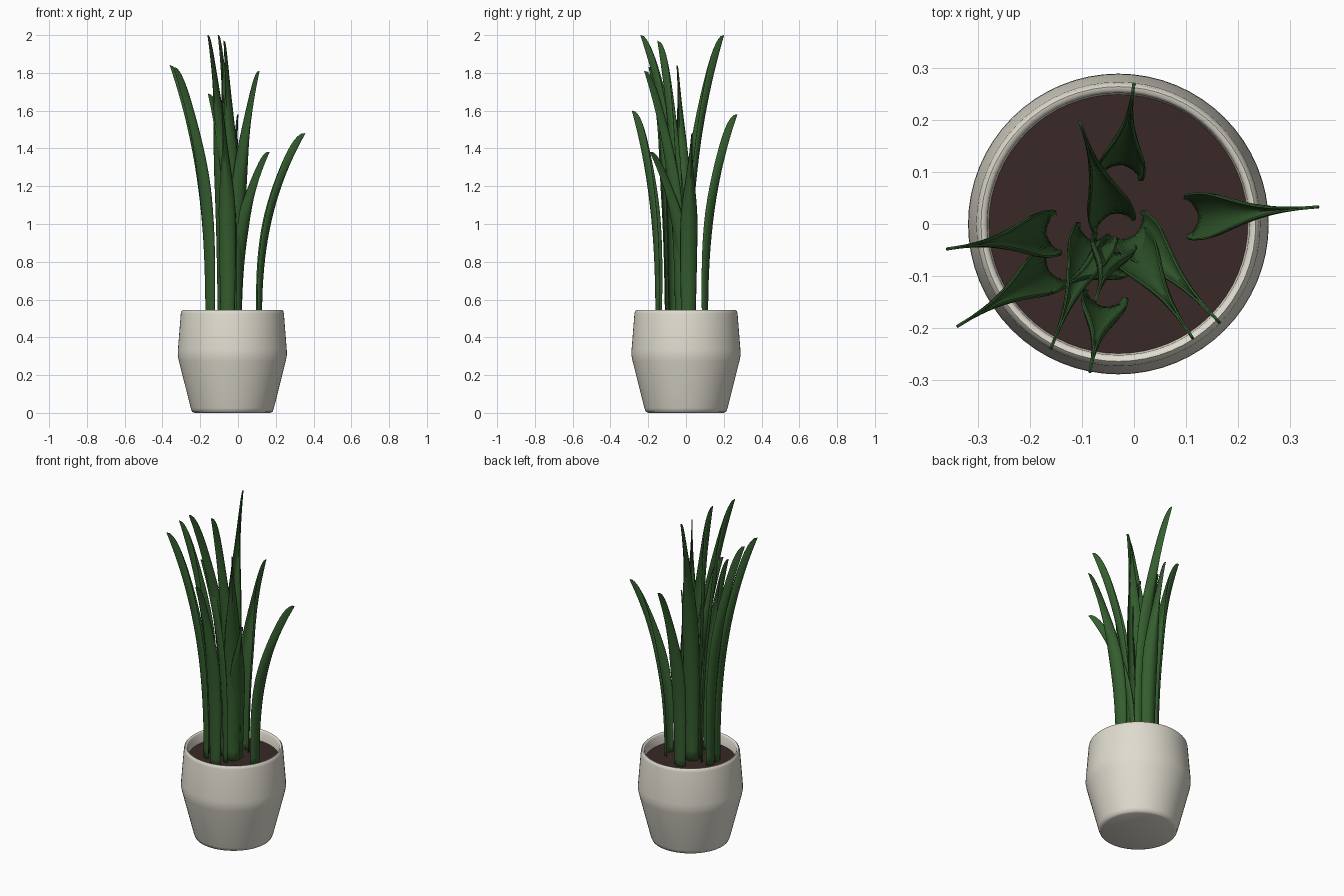
import bpy, bmesh, math
from mathutils import Vector

cube = bpy.data.objects.get("Cube")
if cube:
    bpy.data.objects.remove(cube, do_unlink=True)


def material(name, rgb):
    m = bpy.data.materials.new(name)
    m.use_nodes = True
    m.diffuse_color = (*rgb, 1)
    m.node_tree.nodes["Principled BSDF"].inputs["Base Color"].default_value = (*rgb, 1)
    return m


CERAMIC = material("cream ceramic", (0.74, 0.71, 0.62))
SOIL = material("dark soil", (0.04, 0.022, 0.02))
LEAF = material("leaf green", (0.035, 0.11, 0.028))
POT_X = -0.03
SOIL_Z = 0.48


def finish(bm, name, mat, angle=50):
    bmesh.ops.remove_doubles(bm, verts=bm.verts, dist=1e-5)
    bmesh.ops.recalc_face_normals(bm, faces=bm.faces)
    mesh = bpy.data.meshes.new(name)
    bm.to_mesh(mesh)
    bm.free()
    mesh.materials.append(mat)
    obj = bpy.data.objects.new(name, mesh)
    bpy.context.collection.objects.link(obj)
    bpy.ops.object.select_all(action="DESELECT")
    obj.select_set(True)
    bpy.context.view_layer.objects.active = obj
    bpy.ops.object.shade_smooth_by_angle(angle=math.radians(angle))
    return obj


def lathe(name, profile, mat, steps=64):
    bm = bmesh.new()
    verts = [bm.verts.new((r, 0, z)) for r, z in profile]
    edges = [bm.edges.new(pair) for pair in zip(verts, verts[1:])]
    bmesh.ops.spin(bm, geom=verts + edges, cent=(0, 0, 0), axis=(0, 0, 1),
                   angle=math.tau, steps=steps)
    obj = finish(bm, name, mat)
    obj.location.x = POT_X
    return obj


# Pot: tapered foot, soft belly, rounded rim and inner wall
lathe("pot", [(0, 0), (0.2, 0), (0.213, 0.006), (0.22, 0.025), (0.283, 0.275),
              (0.289, 0.305), (0.288, 0.335), (0.273, 0.525), (0.27, 0.538),
              (0.264, 0.544), (0.257, 0.543), (0.252, 0.536), (0.248, 0.46)], CERAMIC)
lathe("soil", [(0, SOIL_Z), (0.25, SOIL_Z)], SOIL)


def smooth(a, b, t):
    x = min(max((t - a) / (b - a), 0), 1)
    return x * x * (3 - 2 * x)


def leaf(name, base, tip, rows=28, cols=10):
    """Channelled blade that arches outwards and folds shut towards its tip."""
    root = Vector((*base, SOIL_Z - 0.02))
    reach = Vector((tip[0] - base[0], tip[1] - base[1], 0))
    rise = tip[2] - root.z
    out = reach.normalized()
    up = Vector((0, 0, 1))
    side = up.cross(out)
    bm = bmesh.new()
    grid = []
    for i in range(rows + 1):
        t = 1 - (1 - i / rows) ** 1.5
        spine = root + reach * t ** 2.5 + up * rise * t
        lean = reach.length * 2.5 * t ** 1.5
        inward = (up * lean - out * rise).normalized()
        width = (0.034 + 0.009 * math.sin(math.pi * t)) * (1 - smooth(0.5, 1, t)) + 0.001
        cap = max((t - 0.8) / 0.2, 0)
        depth = (0.026 + 0.014 * smooth(0, 0.6, t)) * math.sqrt(max(1 - cap ** 4, 0))
        row = []
        for j in range(cols + 1):
            s = 2 * j / cols - 1
            row.append(bm.verts.new(spine + side * width * math.sin(s * math.pi / 2)
                                    + inward * depth * abs(s) ** 1.5))
        grid.append(row)
    for low, high in zip(grid, grid[1:]):
        for j in range(cols):
            bm.faces.new((low[j], low[j + 1], high[j + 1], high[j]))
    obj = finish(bm, name, LEAF, 60)
    mod = obj.modifiers.new("thickness", "SOLIDIFY")
    mod.thickness = 0.004
    mod.offset = 0


# Leaves: root position on the soil, then tip position
leaves = [
    ((0.125, 0.015), (0.355, 0.033, 1.48)),
    ((-0.17, -0.02), (-0.36, -0.048, 1.84)),
    ((-0.165, -0.09), (-0.34, -0.197, 1.83)),
    ((-0.045, 0.02), (-0.105, 0.2, 2.0)),
    ((-0.022, 0.115), (0.0, 0.27, 1.58)),
    ((0.005, -0.02), (0.165, -0.19, 1.38)),
    ((0.0, -0.05), (0.113, -0.22, 1.81)),
    ((-0.08, -0.035), (-0.16, -0.24, 2.0)),
    ((-0.06, -0.16), (-0.085, -0.285, 1.6)),
    ((-0.045, -0.055), (-0.075, -0.15, 1.97)),
    ((-0.05, -0.07), (-0.158, -0.13, 1.69)),
]
for n, (base, tip) in enumerate(leaves, 1):
    leaf(f"leaf_{n}", base, tip)
